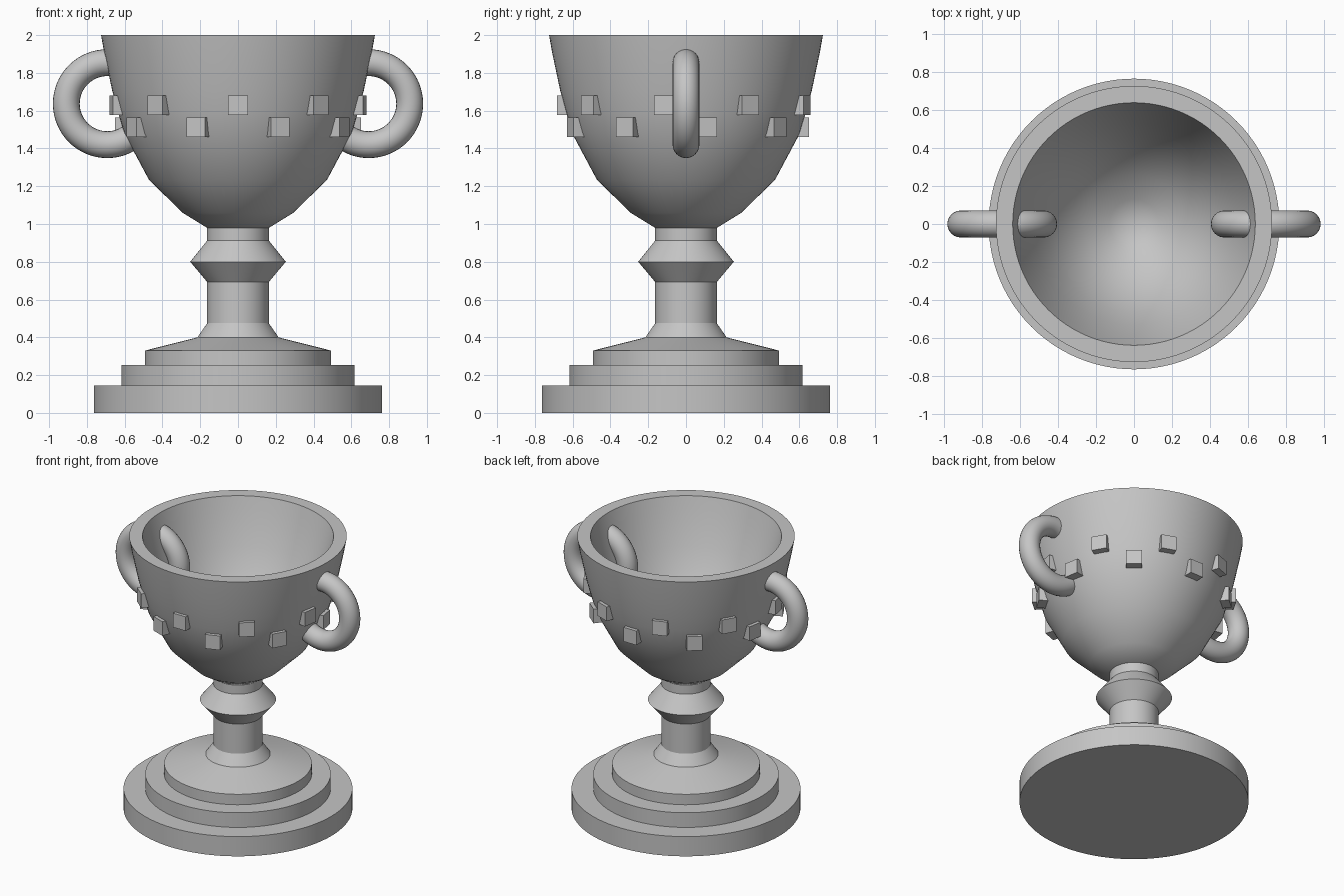
import bpy, math
from math import sin, cos, pi, radians

if "Cube" in bpy.data.objects:
    bpy.data.objects.remove(bpy.data.objects["Cube"])

grey = bpy.data.materials.new("plain grey")
grey.use_nodes = True
color = (0.56, 0.56, 0.56, 1)
grey.diffuse_color = color
grey.node_tree.nodes["Principled BSDF"].inputs["Base Color"].default_value = color


def finish(obj, name, smooth_angle=None):
    obj.name = name
    obj.data.materials.clear()
    obj.data.materials.append(grey)
    if smooth_angle:
        bpy.ops.object.select_all(action='DESELECT')
        obj.select_set(True)
        bpy.context.view_layer.objects.active = obj
        bpy.ops.object.shade_smooth_by_angle(angle=radians(smooth_angle))
    return obj


def lathe(name, profile, smooth_angle, segments=96):
    """Spin (radius, z) points, listed bottom outside to top, about z."""
    verts, rings, faces = [], [], []
    for r, z in profile:
        start = len(verts)
        count = segments if r > 0 else 1
        verts += [(r * cos(2 * pi * i / segments), r * sin(2 * pi * i / segments), z)
                  for i in range(count)]
        rings.append([start + i % count for i in range(segments)])
    for a, b in zip(rings, rings[1:]):
        for i in range(segments):
            j = (i + 1) % segments
            face = list(dict.fromkeys((a[i], a[j], b[j], b[i])))
            faces.append(face)
    mesh = bpy.data.meshes.new(name)
    mesh.from_pydata(verts, [], faces)
    obj = bpy.data.objects.new(name, mesh)
    bpy.context.collection.objects.link(obj)
    return finish(obj, name, smooth_angle)


# Stepped foot and knopped stem
lathe("base_and_stem", [
    (0, 0), (0.763, 0), (0.763, 0.145), (0.618, 0.145), (0.618, 0.253),
    (0.492, 0.253), (0.492, 0.33), (0.215, 0.4), (0.163, 0.475), (0.163, 0.693),
    (0.253, 0.8), (0.163, 0.913), (0.163, 0.985), (0, 0.985)], 20)

# Thick bowl, outside up to the rim and back down the tapering inside
lathe("bowl", [
    (0, 0.98), (0.164, 0.98), (0.291, 1.058), (0.471, 1.233), (0.603, 1.48),
    (0.638, 1.6), (0.667, 1.71), (0.69, 1.82), (0.709, 1.91), (0.725, 2),
    (0.637, 2), (0.61, 1.91), (0.583, 1.83), (0.53, 1.68), (0.46, 1.53),
    (0.38, 1.4), (0.26, 1.27), (0.13, 1.19), (0, 1.13)], 40)

# Ring handles, passing through the wall
for side, x in (("left", 0.692), ("right", -0.692)):
    bpy.ops.mesh.primitive_torus_add(
        location=(x, 0, 1.637), rotation=(pi / 2, 0, 0), major_radius=0.217,
        minor_radius=0.071, major_segments=64, minor_segments=24)
    finish(bpy.context.object, side + "_handle", 60)

# Two staggered rows of square studs
for row, radius, z, offset in (("upper", 0.63, 1.628, 0), ("lower", 0.6, 1.512, 20)):
    for i in range(9):
        a = radians(offset + 40 * i)
        bpy.ops.mesh.primitive_cube_add(
            size=0.104, location=(radius * sin(a), -radius * cos(a), z),
            rotation=(0, 0, a))
        finish(bpy.context.object, f"{row}_stud_{i + 1}")
